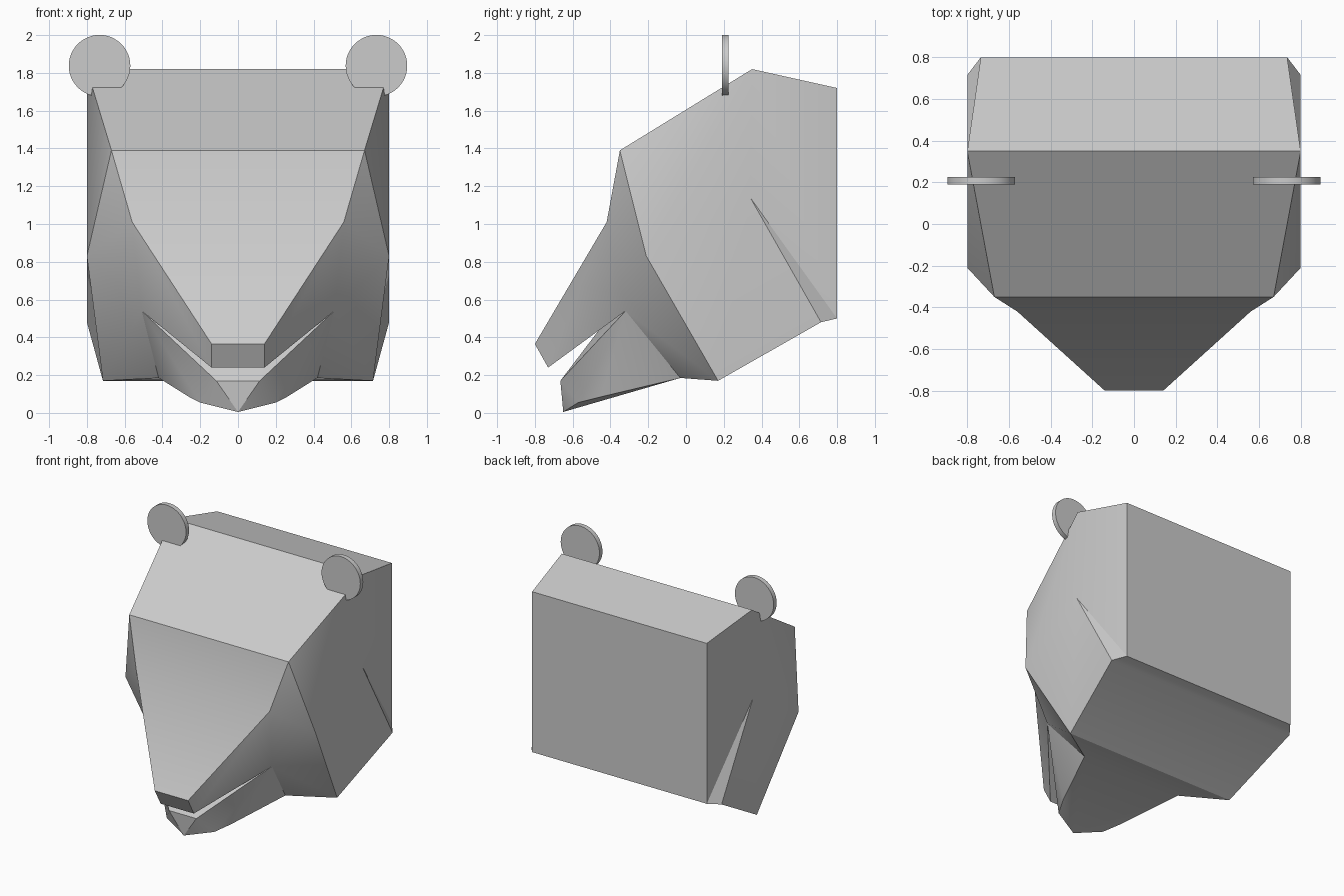
import bpy
import bmesh
import math

cube = bpy.data.objects.get("Cube")
if cube:
    bpy.data.objects.remove(cube, do_unlink=True)

# Single grey material
grey = bpy.data.materials.new("plain_grey")
grey.use_nodes = True
colour = (0.6, 0.6, 0.6, 1)
grey.diffuse_color = colour
grey.node_tree.nodes["Principled BSDF"].inputs["Base Color"].default_value = colour

# Landmarks on the left half of the head; the right half is mirrored
landmarks = {
    "brow": (0.67, -0.35, 1.39),
    "crown": (0.8, 0.35, 1.82),
    "nape": (0.735, 0.8, 1.72),
    "neck_back": (0.735, 0.8, 0.5),
    "neck_side": (0.8, 0.715, 0.48),
    "fold": (0.8, 0.34, 1.14),
    "cheek": (0.8, -0.21, 0.83),
    "throat": (0.715, 0.17, 0.17),
    "eye": (0.56, -0.42, 1.01),
    "nose_top": (0.14, -0.8, 0.365),
    "nose_base": (0.14, -0.73, 0.24),
    "mouth_corner": (0.51, -0.32, 0.54),
    "mouth_back": (0, -0.46, 0.44),
    "lip": (0.115, -0.665, 0.17),
    "chin": (0, -0.65, 0.005),
    "jaw_front": (0.2, -0.57, 0.055),
    "jaw_mid": (0.26, -0.45, 0.085),
    "jaw_back": (0.42, -0.03, 0.185),
}

# Faces that appear once on each side
side_faces = [
    "brow crown cheek", "crown fold cheek", "crown nape neck_back fold",
    "fold neck_back neck_side", "fold neck_side throat cheek",
    "brow cheek eye", "eye cheek mouth_corner",
    "eye mouth_corner nose_base nose_top",
    "mouth_corner cheek throat", "mouth_corner throat jaw_back",
    "mouth_corner jaw_back jaw_mid", "mouth_corner jaw_mid jaw_front lip",
    "lip jaw_front chin", "chin jaw_front jaw_mid jaw_back",
    "lip mouth_corner mouth_back", "nose_base mouth_corner mouth_back",
]

# Bands that span the head from side to side
bands = [
    "nape crown", "crown brow", "brow eye", "eye nose_top",
    "nose_top nose_base", "nose_base mouth_back", "mouth_back lip",
    "lip chin", "chin jaw_back", "jaw_back throat",
    "throat neck_side", "neck_side neck_back", "neck_back nape",
]


def finish(obj):
    obj.data.materials.append(grey)
    bpy.ops.object.select_all(action="DESELECT")
    obj.select_set(True)
    bpy.context.view_layer.objects.active = obj
    bpy.ops.object.shade_smooth_by_angle(angle=math.radians(30))


# Head
bm = bmesh.new()
left, right = {}, {}
for name, (x, y, z) in landmarks.items():
    left[name] = bm.verts.new((x, y, z))
    right[name] = bm.verts.new((-x, y, z)) if x else left[name]

for names in side_faces:
    for side in (left, right):
        bm.faces.new([side[n] for n in names.split()])
for names in bands:
    a, b = names.split()
    loop = [left[a], left[b], right[b], right[a]]
    bm.faces.new(list(dict.fromkeys(loop)))
bmesh.ops.recalc_face_normals(bm, faces=bm.faces)

mesh = bpy.data.meshes.new("head")
bm.to_mesh(mesh)
bm.free()
head = bpy.data.objects.new("head", mesh)
bpy.context.collection.objects.link(head)
finish(head)

# Thin round ears
for name, sign in (("left_ear", 1), ("right_ear", -1)):
    bpy.ops.mesh.primitive_cylinder_add(
        vertices=48, radius=0.163, depth=0.036,
        location=(sign * 0.733, 0.208, 1.838), rotation=(math.pi / 2, 0, 0))
    ear = bpy.context.object
    ear.name = name
    finish(ear)
